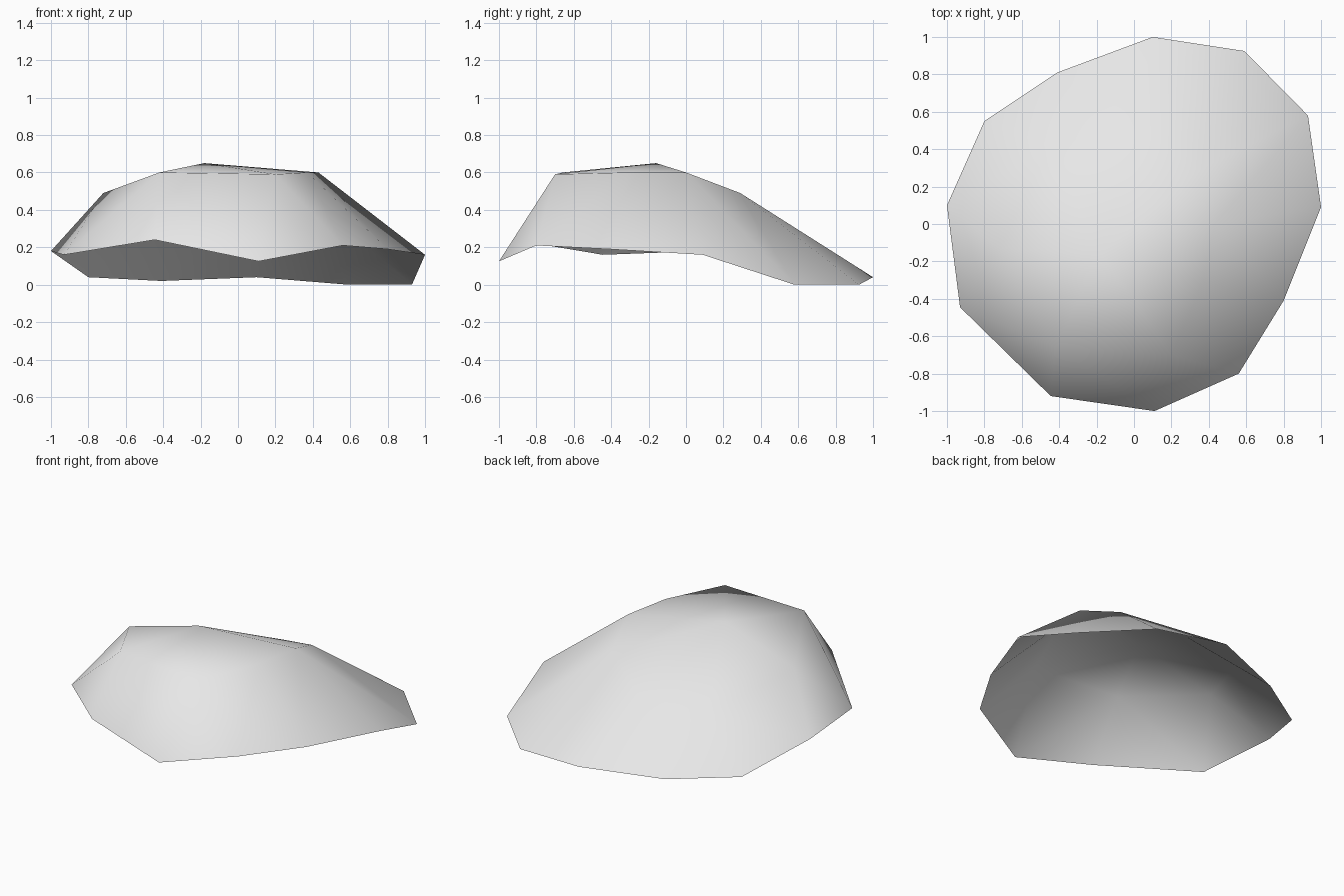
import bpy
import bmesh
from math import atan2, tau

cube = bpy.data.objects.get("Cube")
if cube:
    bpy.data.objects.remove(cube, do_unlink=True)

# Material
grey = bpy.data.materials.new("stone grey")
grey.use_nodes = True
colour = (0.8, 0.8, 0.8, 1)
grey.diffuse_color = colour
grey.node_tree.nodes["Principled BSDF"].inputs["Base Color"].default_value = colour

# Profiles, counter-clockwise: open lower rim, shoulder and peak
RIM = [(1, .09, .16), (.93, .58, 0), (.59, .925, 0), (.1, 1, .04),
       (-.41, .81, .02), (-.8, .55, .04), (-1, .1, .18), (-.93, -.445, .16),
       (-.445, -.92, .24), (.11, -1, .125), (.56, -.8, .21), (.8, -.41, .19)]
SHOULDER = [(.43, 0, .6), (.35, .29, .49), (0, .5, .35), (-.45, .42, .33),
            (-.72, -.13, .49), (-.42, -.66, .6), (.2, -.7, .59), (.37, -.31, .6)]
PEAK = (-.18, -.16, .65)


def angle(vert, turns):
    """Direction of a rim vertex round the middle, plus whole turns."""
    return atan2(vert.co.y, vert.co.x) % tau + turns * tau


def bridge(bm, outer, inner):
    """Join two loops with triangles, always stepping to the nearer direction."""
    i = j = 0
    n, m = len(outer), len(inner)
    while i < n or j < m:
        a, b = outer[i % n], inner[j % m]
        next_a, next_b = outer[(i + 1) % n], inner[(j + 1) % m]
        step_out = angle(next_a, (i + 1) // n)
        step_in = angle(next_b, (j + 1) // m)
        if j >= m or (i < n and step_out <= step_in):
            bm.faces.new((a, next_a, b))
            i += 1
        else:
            bm.faces.new((a, next_b, b))
            j += 1


# Open boulder shell
bm = bmesh.new()
rim = [bm.verts.new(p) for p in RIM]
shoulder = [bm.verts.new(p) for p in SHOULDER]
peak = bm.verts.new(PEAK)
bridge(bm, rim, shoulder)
for a, b in zip(shoulder, shoulder[1:] + shoulder[:1]):
    bm.faces.new((a, b, peak))
bm.normal_update()
for face in bm.faces:
    face.smooth = True

mesh = bpy.data.meshes.new("rock_shell")
bm.to_mesh(mesh)
bm.free()
mesh.materials.append(grey)
rock = bpy.data.objects.new("rock_shell", mesh)
bpy.context.collection.objects.link(rock)
